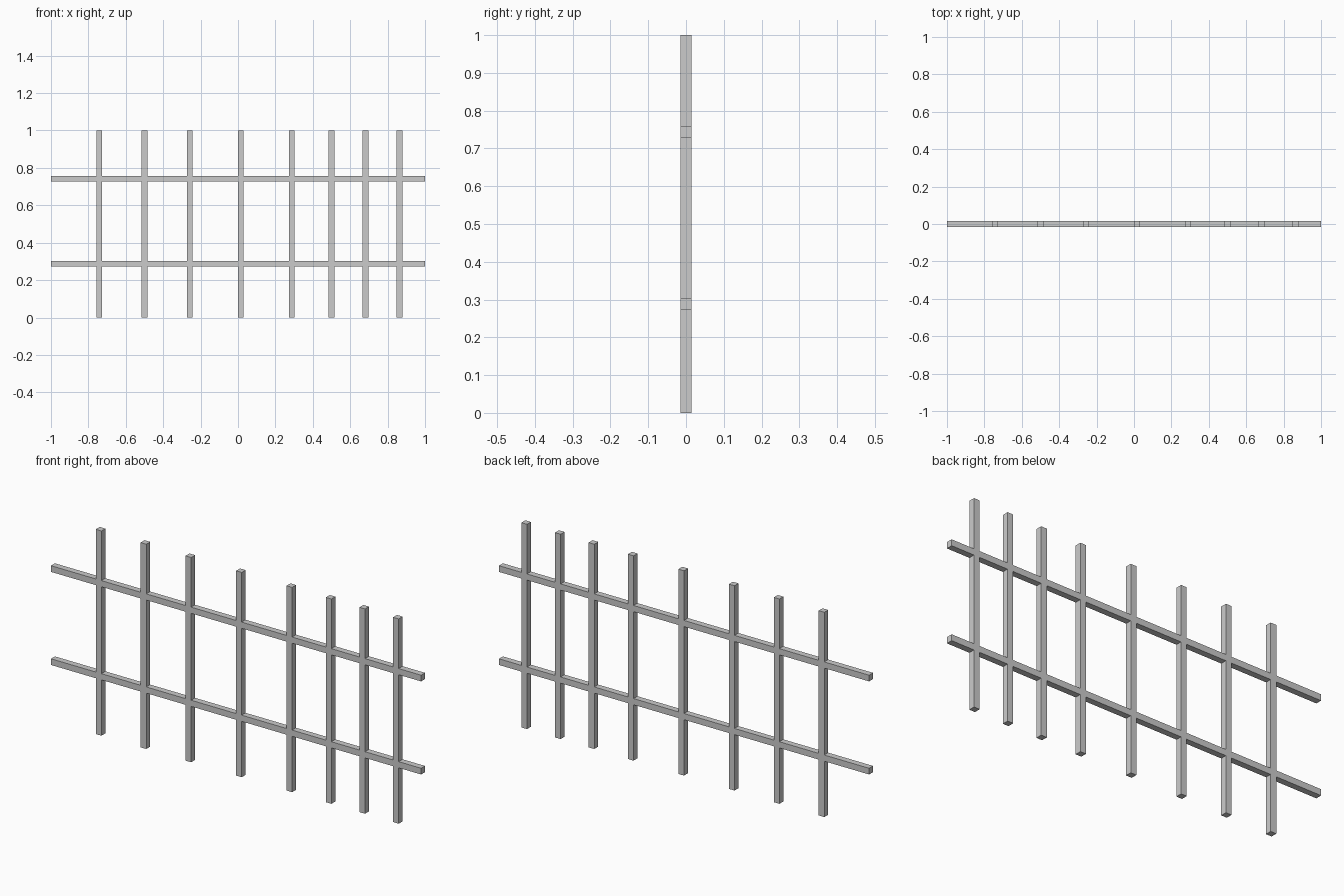
import bpy, bmesh

if "Cube" in bpy.data.objects:
    bpy.data.objects.remove(bpy.data.objects["Cube"])

U = 2 / 66                                # bar thickness, also the layout module
POSTS = [8, 16, 24, 33, 42, 49, 55, 61]   # left edge of each post, in modules
RAILS = [9, 24]                           # bottom edge of each rail, in modules
LENGTH, HEIGHT = 66, 33


def breaks(starts, end):
    """Cell boundaries along one direction: both ends plus both edges of each bar."""
    return [0] + [v for s in starts for v in (s, s + 1)] + [end]


# Front outline of the crossing bars: keep only the cells lying on a post or rail
bm = bmesh.new()
xs, zs = breaks(POSTS, LENGTH), breaks(RAILS, HEIGHT)
for x0, x1 in zip(xs, xs[1:]):
    for z0, z1 in zip(zs, zs[1:]):
        if x0 in POSTS or z0 in RAILS:
            corners = [(x0, z0), (x1, z0), (x1, z1), (x0, z1)]
            bm.faces.new([bm.verts.new(((x - LENGTH / 2) * U, -U / 2, z * U))
                          for x, z in corners])
bmesh.ops.remove_doubles(bm, verts=bm.verts, dist=1e-4)

# Thicken the outline backwards into square bars fused at the crossings
ext = bmesh.ops.extrude_face_region(bm, geom=bm.faces[:], use_keep_orig=True)
bmesh.ops.translate(bm, vec=(0, U, 0),
                    verts=[g for g in ext["geom"] if isinstance(g, bmesh.types.BMVert)])
bmesh.ops.recalc_face_normals(bm, faces=bm.faces)

mesh = bpy.data.meshes.new("fence_posts_and_rails")
bm.to_mesh(mesh)
bm.free()
fence = bpy.data.objects.new("fence_posts_and_rails", mesh)
bpy.context.collection.objects.link(fence)
